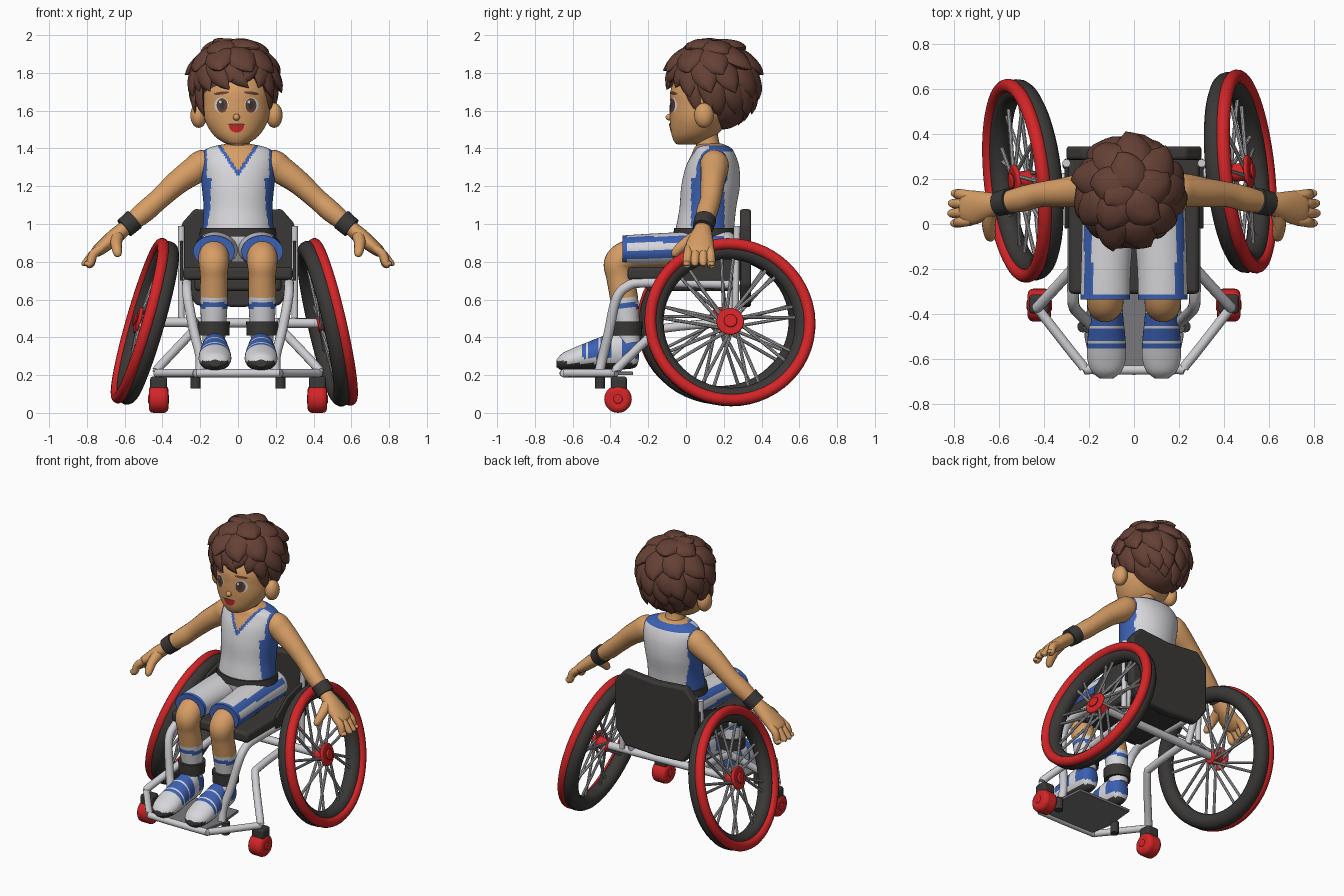
import bpy, bmesh, math, random
from math import sin, cos, pi, radians
from mathutils import Vector, Matrix
from mathutils.bvhtree import BVHTree

if "Cube" in bpy.data.objects:
    bpy.data.objects.remove(bpy.data.objects["Cube"])

random.seed(4)
COLS = {"skin": (.68, .34, .13), "hair brown": (.13, .052, .035), "cloth white": (.68, .68, .71),
        "blue": (.045, .12, .46), "red": (.66, .018, .02), "dark": (.042, .04, .038),
        "frame grey": (.62, .62, .65), "spoke grey": (.45, .45, .47), "plate grey": (.19, .19, .2)}
MATS = {}
for k, c in COLS.items():
    MATS[k] = bpy.data.materials.new(k)
    MATS[k].diffuse_color = (*c, 1)

def finish(name, me, mats):
    for m in mats.split(","):
        me.materials.append(MATS[m])
    ob = bpy.data.objects.new(name, me)
    bpy.context.collection.objects.link(ob)
    return ob

def smooth_path(st, sub):
    """Catmull-Rom through stations (x, y, z, r1, r2)."""
    out, n = [], len(st)
    for i in range(n - 1):
        p = [st[max(i - 1, 0)], st[i], st[i + 1], st[min(i + 2, n - 1)]]
        for k in range(sub):
            t = k / sub
            out.append([.5 * (2 * b + (c - a) * t + (2 * a - 5 * b + 4 * c - d) * t * t
                              + (3 * b - a - 3 * c + d) * t ** 3) for a, b, c, d in zip(*p)])
    return out + [list(st[-1])]

def sweep(name, stations, mats, ref=(1, 0, 0), axis=None, n=20, sub=5, rule=None):
    """Elliptical skin along a path; rule(face centre) picks the material slot."""
    st = smooth_path([s if len(s) == 5 else (*s, s[3]) for s in stations], sub)
    pos = [Vector(s[:3]) for s in st]
    verts, faces = [], []
    for i, s in enumerate(st):
        t = (pos[min(i + 1, len(st) - 1)] - pos[max(i - 1, 0)]).normalized()
        if axis:
            a = Vector(axis)
            t = a if a.dot(t) > 0 else -a
        u = (Vector(ref) - t * t.dot(Vector(ref))).normalized()
        v = t.cross(u)
        for j in range(n):
            g = 2 * pi * j / n
            verts.append(pos[i] + u * cos(g) * max(s[3], .001) + v * sin(g) * max(s[4], .001))
    for i in range(len(st) - 1):
        for j in range(n):
            k = (j + 1) % n
            faces.append((i * n + j, i * n + k, i * n + n + k, i * n + n + j))
    faces += [tuple(reversed(range(n))), tuple(range(len(verts) - n, len(verts)))]
    me = bpy.data.meshes.new(name)
    me.from_pydata(verts, [], faces)
    ob = finish(name, me, mats)
    if rule:
        for f in me.polygons:
            f.material_index = rule(f.center)
    return ob

def tube(name, pts, r, mat, ref=(.31, .2, .93), sub=4):
    return sweep(name, [(*p, r) for p in pts], mat, ref=ref, n=12, sub=sub)

def from_bm(name, bm, mat, bevel=0):
    me = bpy.data.meshes.new(name)
    bm.to_mesh(me)
    bm.free()
    ob = finish(name, me, mat)
    if bevel:
        b = ob.modifiers.new("bevel", 'BEVEL')
        b.width, b.segments = bevel, 3
    return ob

def box(name, loc, size, mat, bevel=.01):
    bm = bmesh.new()
    bmesh.ops.create_cube(bm, size=1, matrix=Matrix.Translation(loc) @ Matrix.Diagonal((*size, 1)))
    return from_bm(name, bm, mat, bevel)

def prism(name, outline, depth, mat, bevel=.015):
    """Flat outline of 3D points, extruded by a vector."""
    bm = bmesh.new()
    f = bm.faces.new([bm.verts.new(p) for p in outline])
    r = bmesh.ops.extrude_face_region(bm, geom=[f])
    bmesh.ops.translate(bm, vec=depth, verts=[v for v in r["geom"] if isinstance(v, bmesh.types.BMVert)])
    bmesh.ops.recalc_face_normals(bm, faces=bm.faces)
    return from_bm(name, bm, mat, bevel)

def ball(name, loc, r, mat):
    bm = bmesh.new()
    bmesh.ops.create_uvsphere(bm, u_segments=28, v_segments=18, radius=1,
                              matrix=Matrix.Translation(loc) @ Matrix.Diagonal((*r, 1)))
    return from_bm(name, bm, mat)

def ring(name, R, r, z, M, mat):
    bpy.ops.mesh.primitive_torus_add(major_radius=R, minor_radius=r, major_segments=56, minor_segments=14)
    ob = bpy.context.object
    ob.name = name
    ob.data.materials.append(MATS[mat])
    ob.matrix_world = M @ Matrix.Translation((0, 0, z))

def cyl(name, r, z0, z1, M, mat, bevel=.008):
    bm = bmesh.new()
    bmesh.ops.create_cone(bm, cap_ends=True, segments=28, radius1=r, radius2=r, depth=z1 - z0,
                          matrix=M @ Matrix.Translation((0, 0, (z0 + z1) / 2)))
    return from_bm(name, bm, mat, bevel)

# big cambered wheels, both turned slightly
HUBS = [Vector((-.49, .195, .48)), Vector((.47, .23, .475))]
for s, c, camber in ((-1, HUBS[0], 16), (1, HUBS[1], 13)):
    t = radians(camber)
    nrm = Matrix.Rotation(radians(6), 3, 'Z') @ Vector((s * cos(t), 0, sin(t)))
    M = Matrix.Translation(c) @ nrm.to_track_quat('Z', 'Y').to_matrix().to_4x4()
    ring("tire", .399, .05, -.012, M, "dark")
    ring("push_rim", .424, .031, .03, M, "red")
    cyl("hub", .04, -.05, .05, M, "red")
    cyl("hub_flange", .073, .03, .05, M, "red")
    cyl("hub_cap", .035, .05, .065, M, "red")
    bm = bmesh.new()
    for i in range(18):
        a = 2 * pi * (i + .25 * (-1) ** i) / 18
        p, q = Vector((.03 * cos(a + .9), .03 * sin(a + .9), .035 * (-1) ** i)), Vector((.37 * cos(a), .37 * sin(a), -.01))
        d = q - p
        bmesh.ops.create_cone(bm, segments=8, radius1=.009, radius2=.009, depth=d.length, matrix=M @
                              Matrix.Translation((p + q) / 2) @ d.to_track_quat('Z', 'Y').to_matrix().to_4x4())
    from_bm("spokes", bm, "spoke grey")
tube("axle", HUBS, .026, "frame grey")

# seat, back and footplate
box("seat", (0, 0, .738), (.58, .62, .07), "dark", .02)
box("seat_sling", (0, .02, .68), (.46, .46, .07), "dark", .02)
half = [(.0, 1.06), (.23, 1.08), (.30, 1.0), (.30, .68), (.22, .57), (0, .56)]
prism("backrest", [(x, .285, z) for x, z in half] + [(-x, .285, z) for x, z in half[-2:0:-1]], (0, .06, 0), "dark")
plate = [(.19, -.64), (.22, -.5), (.2, -.28), (-.2, -.28), (-.22, -.5), (-.19, -.64)]
prism("footplate", [(x, y, .2) for x, y in plate], (0, 0, .018), "plate grey", .003)
tube("front_bar", [(-.43, -.37, .21), (-.4, -.41, .21), (-.23, -.625, .21), (-.19, -.645, .21), (.19, -.645, .21),
                   (.23, -.625, .21), (.4, -.41, .21), (.43, -.37, .21)], .022, "frame grey")

for s in (-1, 1):
    # side frame
    prism("side_guard", [(s * .29, .29, .7), (s * .29, .29, .92), (s * .29, .1, .87), (s * .29, -.02, .78),
                         (s * .29, -.02, .7)], (s * .018, 0, 0), "dark", .005)
    tube("back_upright", [(s * .3, .26, .5), (s * .3, .265, .75), (s * .3, .27, .99)], .018, "frame grey", (1, 0, 0))
    tube("leg_tube", [(s * .27, .27, .68), (s * .27, -.2, .69), (s * .27, -.31, .67), (s * .265, -.37, .6),
                      (s * .23, -.41, .42), (s * .2, -.44, .3), (s * .2, -.46, .21)], .026, "frame grey", (1, 0, 0))
    tube("lower_tube", [(s * .43, -.37, .22), (s * .41, -.35, .25), (s * .25, -.17, .42), (s * .23, -.1, .45),
                        (s * .23, .2, .48)], .024, "frame grey")
    tube("rear_strut", [(s * .27, .27, .68), (s * .25, .22, .48)], .022, "frame grey", (1, 0, 0))
    tube("foot_peg", [(s * .225, -.455, .21), (s * .225, -.455, .13)], .027, "dark", (1, 0, 0))
    # casters
    X = Matrix.Translation((s * .42, -.36, .073)) @ Matrix.Rotation(pi / 2, 4, 'Y')
    cyl("caster_wheel", .073, -.052, .052, X, "red", .025)
    cyl("caster_hub", .025, -.056, .056, X, "red")
    box("caster_fork", (s * .42, -.355, .155), (.09, .085, .075), "dark", .015)
    # legs with socks and straps
    def leg_rule(c):
        return 0 if c.z > .61 else 2 if .555 < c.z < .582 else 1
    x = s * .128
    sweep("leg", [(x, -.3, .37, .058), (x, -.315, .5, .068), (x, -.33, .62, .074), (x, -.35, .72, .072),
                  (x, -.355, .79, .08), (x, -.31, .83, .082), (x, -.22, .845, .083), (x, -.05, .85, .085)],
          "skin,cloth white,blue", sub=9, n=28, rule=leg_rule)
    sweep("ankle_strap", [(x, -.315, .41, .082), (x, -.315, .485, .085)], "dark", axis=(0, 0, 1), n=28, sub=1)
    # shoes
    def shoe_rule(c):
        if c.z < .262 or c.y < -.63 and c.z < .275:
            return 2
        if -.55 < c.y < -.38 and c.z > .29:
            return 0 if int((c.y + 1) * 60) % 4 == 0 else 1
        return int(c.y > -.34 and c.z > .29)
    x = s * .122
    sweep("shoe", [(x, -.25, .33, .03, .05), (x, -.27, .325, .055, .085), (x, -.34, .33, .068, .1),
                   (x, -.43, .32, .076, .09), (x, -.52, .3, .085, .075), (x, -.6, .282, .085, .06),
                   (x, -.655, .27, .066, .045), (x, -.685, .262, .03, .02)],
          "cloth white,blue,dark", axis=(0, 1, 0), n=36, sub=8, rule=shoe_rule)
    # shorts
    def shorts_rule(c, s=s):
        if c.y < -.308:
            return 1
        g = math.degrees(math.atan2(c.z - .862, s * c.x - .12))
        return int(c.y < .2 and (22 < g < 48 or -22 < g < 0))
    sweep("shorts_leg", [(s * .1, .26, .87, .09, .07), (s * .11, .2, .87, .115, .095), (s * .115, 0, .868, .115, .09),
                         (s * .125, -.2, .86, .11, .088), (s * .128, -.335, .856, .11, .083)],
          "cloth white,blue", axis=(0, 1, 0), n=48, sub=12, rule=shorts_rule)
    # arms, wristbands and hands
    sweep("arm", [(s * .12, .15, 1.33, .05), (s * .18, .15, 1.32, .075), (s * .23, .15, 1.285, .074), (s * .32, .14, 1.22, .064),
                  (s * .42, .13, 1.13, .056), (s * .5, .11, 1.06, .056), (s * .6, .09, .98, .042)], "skin", (0, 1, 0))
    sweep("wristband", [(s * .548, .102, 1.024, .058), (s * .602, .09, .978, .055)], "dark", (0, 1, 0), n=24, sub=1)
    sweep("palm", [(s * .59, .09, .985, .042, .038), (s * .65, .082, .935, .06, .042), (s * .71, .073, .885, .075, .037),
                   (s * .755, .07, .85, .065, .028), (s * .77, .07, .838, .03, .012)], "skin", (0, 1, 0))
    for i in range(4):
        y, e = .015 + .037 * i, .012 * abs(i - 1.4)
        sweep("finger", [(s * .72, y, .875, .022), (s * .765, y * 1.08 - .006, .84, .024),
                         (s * (.80 - e), y * 1.15 - .012, .81 - e, .022), (s * (.82 - e), y * 1.2 - .015, .785, .016),
                         (s * (.822 - e), y * 1.2 - .015, .778, .002)], "skin", (0, 1, 0), n=12)
    sweep("thumb", [(s * .64, .05, .93, .035), (s * .645, 0, .9, .03), (s * .64, -.045, .86, .026),
                    (s * .635, -.062, .835, .018), (s * .633, -.066, .825, .002)], "skin", n=14)
    ball("ear", (-.008 + s * .2, .095, 1.575), (.044, .052, .066), "skin")

# torso with jersey: blue neckline, armholes and side panels
def jersey_rule(c):
    v = c.z - 1.5 * abs(c.x) if c.y < .12 else c.z - .135
    if v > 1.282:
        return 2
    if v > 1.25:
        return 1
    d = math.hypot(c.y - .145, c.z - 1.31)
    if abs(c.x) > .165 and d < .112:
        return 1
    return int(.93 < c.z < 1.24 and abs(c.y - .115) < .088 and abs(c.x) > .1)
sweep("torso", [(0, .13, .8, .16, .12), (0, .11, .88, .2, .155), (0, .1, .96, .19, .155), (0, .115, 1.08, .182, .15),
                (0, .13, 1.2, .192, .155), (0, .14, 1.3, .203, .142), (0, .145, 1.37, .195, .115), (0, .14, 1.405, .15, .095),
                (0, .13, 1.425, .06, .06)], "cloth white,blue,skin", axis=(0, 0, 1), n=128, sub=15, rule=jersey_rule)
sweep("belt", [(0, .1, .935, .205, .168), (0, .1, .98, .199, .163)], "dark", axis=(0, 0, 1), n=48, sub=1)
sweep("neck", [(0, .13, 1.36, .075), (0, .115, 1.43, .062), (0, .1, 1.52, .062)], "skin", axis=(0, 0, 1))

# head and face
h = -.008
head = sweep("head", [(h, .0, 1.42, .03, .04), (h, .02, 1.432, .07, .08), (h, .045, 1.475, .125, .122), (h, .07, 1.55, .168, .155),
                      (h, .09, 1.63, .18, .176), (h, .1, 1.72, .178, .178), (h, .12, 1.82, .14, .14), (h, .12, 1.87, .05, .05)],
             "skin", axis=(0, 0, 1), n=48, sub=8)
ball("nose", (h, -.086, 1.565), (.018, .022, .018), "skin")
tree = BVHTree.FromPolygons([v.co for v in head.data.vertices], [p.vertices for p in head.data.polygons])

def decal(name, cx, cz, rx, rz, mat, lift, high=1, slope=0):
    """Thin ellipse patch laid on the face; high clips its top."""
    vs, fs, n, m = [], [], 28, 5
    for i in range(m + 1):
        for j in range(n):
            g, k = 2 * pi * j / n, (j + 1) % n
            x = cx + rx * cos(g) * (i + .01) / m
            z = cz + rz * min(high, sin(g)) * (i + .01) / m + slope * (x - cx)
            vs.append((x, tree.ray_cast(Vector((x, -1, z)), Vector((0, 1, 0)))[0].y - lift, z))
            if i < m:
                fs.append((i * n + j, i * n + k, i * n + n + k, i * n + n + j))
    me = bpy.data.meshes.new(name)
    me.from_pydata(vs, [], fs)
    finish(name, me, mat)

for s in (-1, 1):
    decal("eye_white", h + s * .08, 1.63, .037, .04, "cloth white", .003)
    decal("iris", h + s * .076, 1.628, .029, .038, "hair brown", .005)
    decal("pupil", h + s * .076, 1.63, .014, .022, "dark", .007)
    decal("eye_glint", h + s * .076 - .01, 1.647, .007, .008, "cloth white", .009)
    decal("eyebrow", h + s * .08, 1.693, .04, .008, "hair brown", .005, slope=-s * .12)
decal("mouth", h, 1.522, .04, .038, "red", .004, high=.05)
decal("lip_line", h, 1.527, .046, .006, "hair brown", .006)

# hair: two base masses and layered pointed tufts
HC, HR = Vector((-.022, .14, 1.745)), Vector((.195, .205, .195))
ball("hair_base", HC, HR, "hair brown")
ball("hair_back", (-.015, .19, 1.66), (.185, .15, .16), "hair brown")

def on_hair(az, el, k):
    a, e = radians(az), radians(el)
    return HC + Vector((HR.x * cos(a) * cos(e), HR.y * sin(a) * cos(e), HR.z * sin(e))) * k

def tuft(az, el, w=.08, tip=1.32, drop=20, turn=9):
    az, el, a = az + random.uniform(-6, 6), el + random.uniform(-5, 5), radians(az)
    tip *= random.uniform(.95, 1.04)
    st = [(*on_hair(az + d * turn / 9, el + e, k), w * f, w * f * g) for d, e, k, f, g in
          ((-8, 38, .9, .5, .5), (-4, 22, 1.01, .95, .5), (0, 6, 1.08, 1, .5),
           (5, -drop * .5, (1.1 + tip) / 2, .62, .55), (9, -drop, tip, .02, 1))]
    sweep("hair_tuft", st, "hair brown", ref=(-sin(a), cos(a), 0), n=10, sub=4)

tuft(200, 74, .07, 1.34, 6)
for i in range(5):                      # crown
    tuft(i * 72 + 20, 56, .085, 1.3, 12)
for i in range(9):
    tuft(i * 40, 30, .085, 1.33, 16)
for az, el, w, turn in ((-148, 6, .06, 5), (-132, 8, .06, 14), (-116, 12, .06, 20), (-100, 17, .055, 24),
                        (-80, 20, .05, -14), (-62, 17, .055, -16), (-46, 10, .06, -10), (-30, 5, .06, 6)):
    tuft(az, el, w, 1.22, 20, turn)     # fringe, parted above the brow
for az in (-155, -25, -168, -12):       # sideburns
    tuft(az, -16, .045, 1.36, 24)
for i in range(8):
    tuft(-8 + i * 28, 4, .075, 1.3)
for i in range(8):
    tuft(8 + i * 23.5, -20, .068, 1.3)
for i in range(6):
    tuft(30 + i * 24, -42, .058, 1.32, 14)

bpy.ops.object.select_all(action='SELECT')
bpy.context.view_layer.objects.active = head
bpy.ops.object.shade_smooth_by_angle(angle=radians(40))

for m in bpy.data.materials:
    if m.users and not m.is_grease_pencil:
        m.use_nodes = True
        m.node_tree.nodes["Principled BSDF"].inputs["Base Color"].default_value = m.diffuse_color
